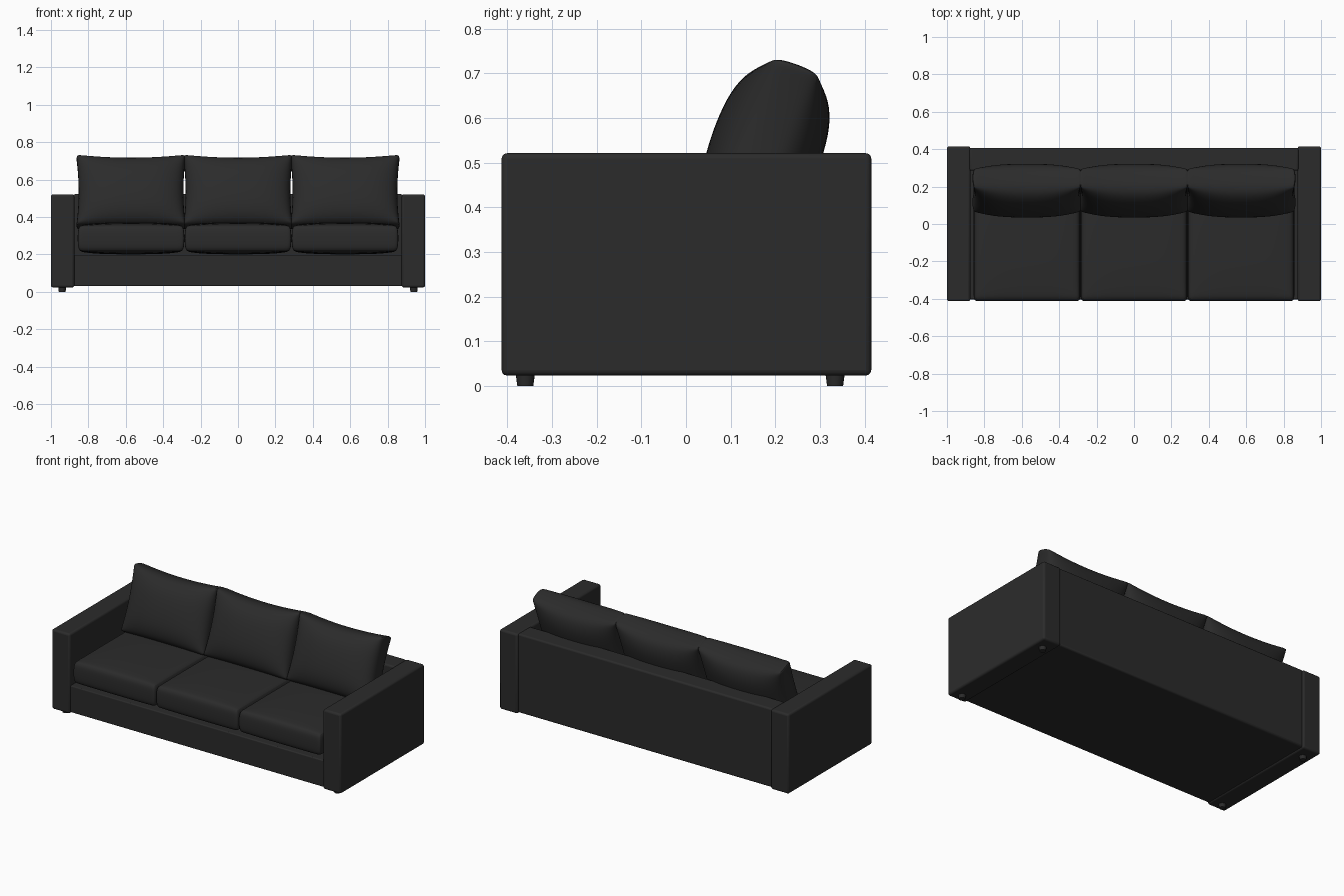
import bpy, bmesh, math

if "Cube" in bpy.data.objects:
    bpy.data.objects.remove(bpy.data.objects["Cube"])

fabric = bpy.data.materials.new("dark_fabric")
fabric.diffuse_color = (0.024, 0.024, 0.024, 1)
fabric.use_nodes = True
fabric.node_tree.nodes["Principled BSDF"].inputs["Base Color"].default_value = fabric.diffuse_color


def finish(ob, angle=40):
    ob.data.materials.append(fabric)
    bpy.ops.object.select_all(action='DESELECT')
    ob.select_set(True)
    bpy.context.view_layer.objects.active = ob
    bpy.ops.object.shade_smooth_by_angle(angle=math.radians(angle))
    return ob


def new_object(name, bm):
    me = bpy.data.meshes.new(name)
    bm.to_mesh(me)
    bm.free()
    ob = bpy.data.objects.new(name, me)
    bpy.context.collection.objects.link(ob)
    return ob


def box(name, lo, hi, bevel=0.01):
    bm = bmesh.new()
    bmesh.ops.create_cube(bm, size=1)
    for v in bm.verts:
        v.co = [(a + b) / 2 + c * (b - a) for a, b, c in zip(lo, hi, v.co)]
    ob = new_object(name, bm)
    m = ob.modifiers.new("soft_edges", 'BEVEL')
    m.width, m.segments = bevel, 3
    return finish(ob)


def cushion(name, half_w, half_h, edge, puff, pinch, sag, loc, tilt):
    """Puffed pillow: width on x, height on z, thickness on y."""
    bm = bmesh.new()
    bmesh.ops.create_cube(bm, size=2)
    # slice into a grid, with lines close to the rim for a tight round edge
    for axis, cuts in ((0, (-.9, -.65, -.33, 0, .33, .65, .9)),
                       (2, (-.9, -.6, -.2, .2, .6, .9)), (1, (-.5, .5))):
        n = [0, 0, 0]
        n[axis] = 1
        for c in cuts:
            bmesh.ops.bisect_plane(bm, geom=bm.verts[:] + bm.edges[:] + bm.faces[:],
                                   plane_co=[k * c for k in n], plane_no=n)
    for v in bm.verts:
        u, w, h = v.co
        swell = ((1 - abs(u) ** 3) * (1 - abs(h) ** 3)) ** 0.6
        side_round = 0.01 * (1 - w * w)
        v.co.x = u * (half_w - pinch * (1 - h * h) + side_round)
        v.co.y = w * (edge + (puff - edge) * swell)
        v.co.z = h * (half_h + side_round) - (sag * (1 - u * u) if h > 0 else 0) * abs(h)
    ob = new_object(name, bm)
    ob.location, ob.rotation_euler.x = loc, tilt
    m = ob.modifiers.new("smooth", 'SUBSURF')
    m.levels = m.render_levels = 2
    return finish(ob, 60)


# Frame
box("base", (-0.88, -0.403, 0.03), (0.88, 0.40, 0.197), 0.006)
box("back_rest", (-0.88, 0.285, 0.03), (0.88, 0.407, 0.522))
for side, s in (("left", -1), ("right", 1)):
    x0, x1 = sorted((s * 0.875, s * 1.0))
    box(side + "_arm", (x0, -0.413, 0.023), (x1, 0.415, 0.521), 0.012)
    # Short tapered feet
    for end, y in (("front", -0.36), ("back", 0.334)):
        bpy.ops.mesh.primitive_cone_add(vertices=20, radius1=0.018, radius2=0.022,
                                        depth=0.03, location=(s * 0.94, y, 0.015))
        foot = bpy.context.object
        foot.name = f"{side}_{end}_foot"
        finish(foot)

# Seat and back cushions
for label, x in (("left", -0.572), ("middle", 0), ("right", 0.572)):
    cushion(label + "_seat_cushion", 0.278, 0.342, 0.068, 0.086, 0, 0,
            (x, -0.063, 0.286), math.radians(-90))
    cushion(label + "_back_cushion", 0.286, 0.194, 0.056, 0.126, 0.014, 0.018,
            (x, 0.18, 0.533), math.radians(-20))
